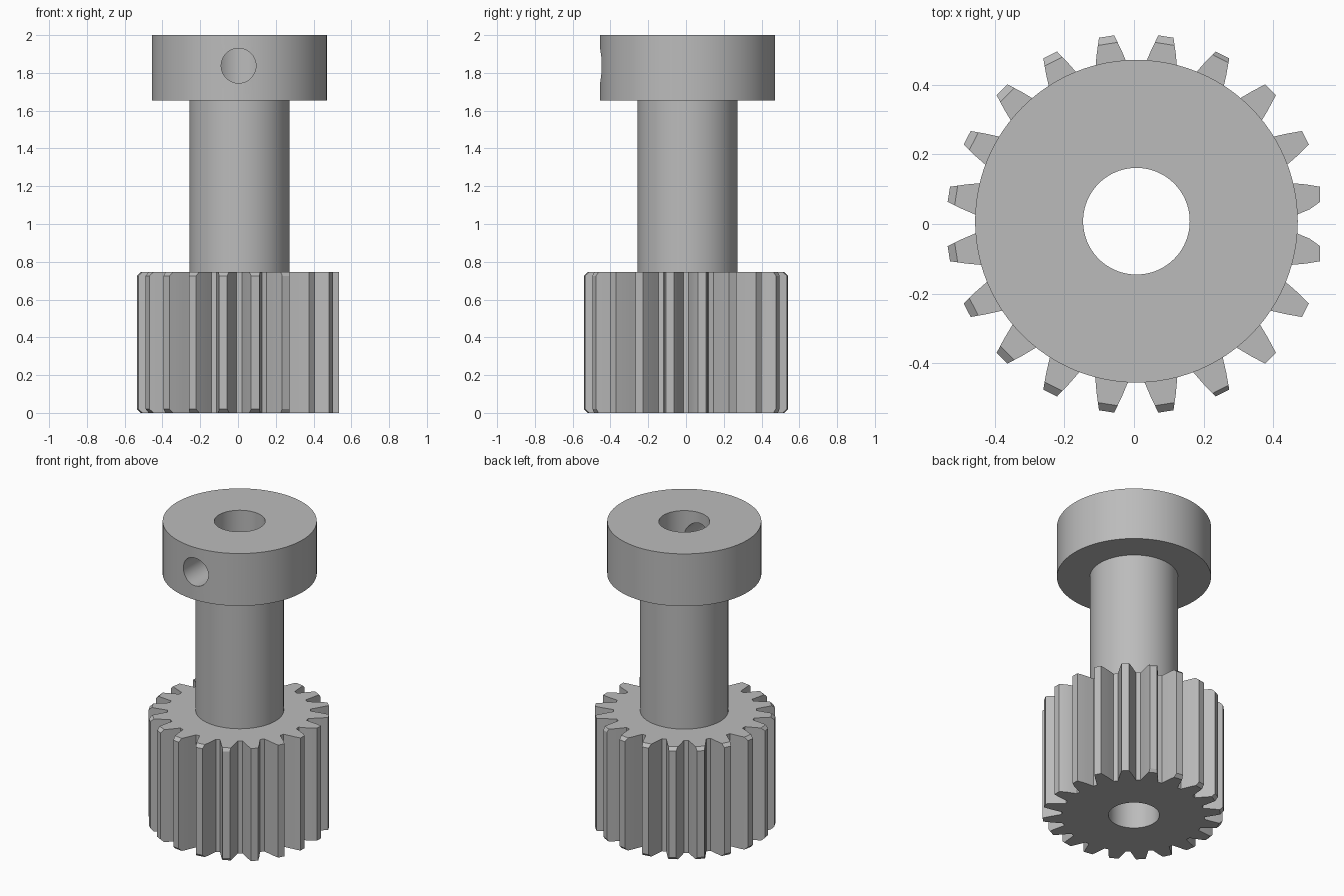
import bpy, bmesh, math

cube = bpy.data.objects.get("Cube")
if cube:
    bpy.data.objects.remove(cube, do_unlink=True)

AXIS = (0.007, 0.008)          # centre of shaft, collar and bore
GEAR_X = 0.0065                # gear centre
TEETH, GEAR_H, TIP_R = 20, 0.746, 0.545
BORE_R, SHAFT_R, COLLAR_R = 0.153, 0.265, 0.463
COLLAR_Z, TOP_Z = 1.653, 2.0
FLANK = [(0.430, 0.054), (0.465, 0.045), (0.50, 0.036), (TIP_R, 0.022)]

steel = bpy.data.materials.new("steel_grey")
steel.use_nodes = True
steel.diffuse_color = (0.5, 0.5, 0.5, 1)
steel.node_tree.nodes["Principled BSDF"].inputs["Base Color"].default_value = (0.5, 0.5, 0.5, 1)


def make_object(name, bm):
    bmesh.ops.recalc_face_normals(bm, faces=bm.faces)
    mesh = bpy.data.meshes.new(name)
    bm.to_mesh(mesh)
    bm.free()
    mesh.materials.append(steel)
    obj = bpy.data.objects.new(name, mesh)
    bpy.context.collection.objects.link(obj)
    return obj


def select(obj):
    bpy.ops.object.select_all(action='DESELECT')
    obj.select_set(True)
    bpy.context.view_layer.objects.active = obj


def cutter(name, radius, depth, location, rotation=(0, 0, 0)):
    bpy.ops.mesh.primitive_cylinder_add(vertices=96, radius=radius, depth=depth,
                                        location=location, rotation=rotation)
    obj = bpy.context.object
    obj.name = name
    obj.data.materials.append(steel)
    obj.hide_render = True
    return obj


def cut(obj, tool):
    select(obj)
    mod = obj.modifiers.new("cut", 'BOOLEAN')
    mod.operation, mod.solver, mod.object = 'DIFFERENCE', 'EXACT', tool
    bpy.ops.object.modifier_apply(modifier=mod.name)
    bpy.data.objects.remove(tool, do_unlink=True)


def smooth(obj, degrees):
    select(obj)
    bpy.ops.object.shade_smooth_by_angle(angle=math.radians(degrees))


def tooth_chamfer(angle):
    """Full chamfer on most teeth, fading to none on the +x side."""
    c = math.cos(angle)
    return 0.0 if c > 0.6 else 0.012 if c > 0.3 else 0.021


def gear_ring(bm, z, chamfered):
    """One closed gear outline at height z."""
    (r0, w0), (r1, w1) = FLANK[-2:]
    verts = []
    for i in range(TEETH):
        angle = (i + 0.5) * math.tau / TEETH
        tip = TIP_R - (tooth_chamfer(angle) if chamfered else 0)
        tip_w = w0 + (w1 - w0) * (tip - r0) / (r1 - r0)
        side = FLANK[:-1] + [(tip, tip_w)]
        points = [(r, -w) for r, w in side] + [(r, w) for r, w in reversed(side)]
        for r, w in points:
            a = angle + math.asin(w / r)
            x = min(GEAR_X + r * math.cos(a), 0.534)   # +x side is trimmed flat
            verts.append(bm.verts.new((x, r * math.sin(a), z)))
    return verts


# Gear: stacked outlines with chamfered tooth ends
bm = bmesh.new()
rings = [gear_ring(bm, z, ch) for z, ch in
         [(0, True), (0.02, False), (GEAR_H - 0.02, False), (GEAR_H, True)]]
for low, high in zip(rings, rings[1:]):
    for i in range(len(low)):
        j = (i + 1) % len(low)
        bm.faces.new((low[i], low[j], high[j], high[i]))
bm.faces.new(rings[0][::-1])
bm.faces.new(rings[-1])
gear = make_object("gear", bm)
cut(gear, cutter("bore_cutter", BORE_R, 2, (*AXIS, 0.5)))
smooth(gear, 20)

# Shaft and collar: one hollow turned profile
profile = [(BORE_R, GEAR_H), (SHAFT_R, GEAR_H), (SHAFT_R, COLLAR_Z),
           (COLLAR_R, COLLAR_Z), (COLLAR_R, TOP_Z), (BORE_R, TOP_Z)]
bm = bmesh.new()
verts = [bm.verts.new((AXIS[0] + r, AXIS[1], z)) for r, z in profile]
edges = [bm.edges.new((verts[i], verts[(i + 1) % len(verts)])) for i in range(len(verts))]
bmesh.ops.spin(bm, geom=verts + edges, cent=(*AXIS, 0), axis=(0, 0, 1),
               angle=math.tau, steps=96, use_duplicate=False)
bmesh.ops.remove_doubles(bm, verts=bm.verts, dist=1e-4)
shaft = make_object("shaft_and_collar", bm)

# Set screw hole through the front wall of the collar
cut(shaft, cutter("screw_hole_cutter", 0.092, 0.6, (AXIS[0] - 0.004, -0.3, 1.838),
                  (math.pi / 2, 0, 0)))
smooth(shaft, 30)
